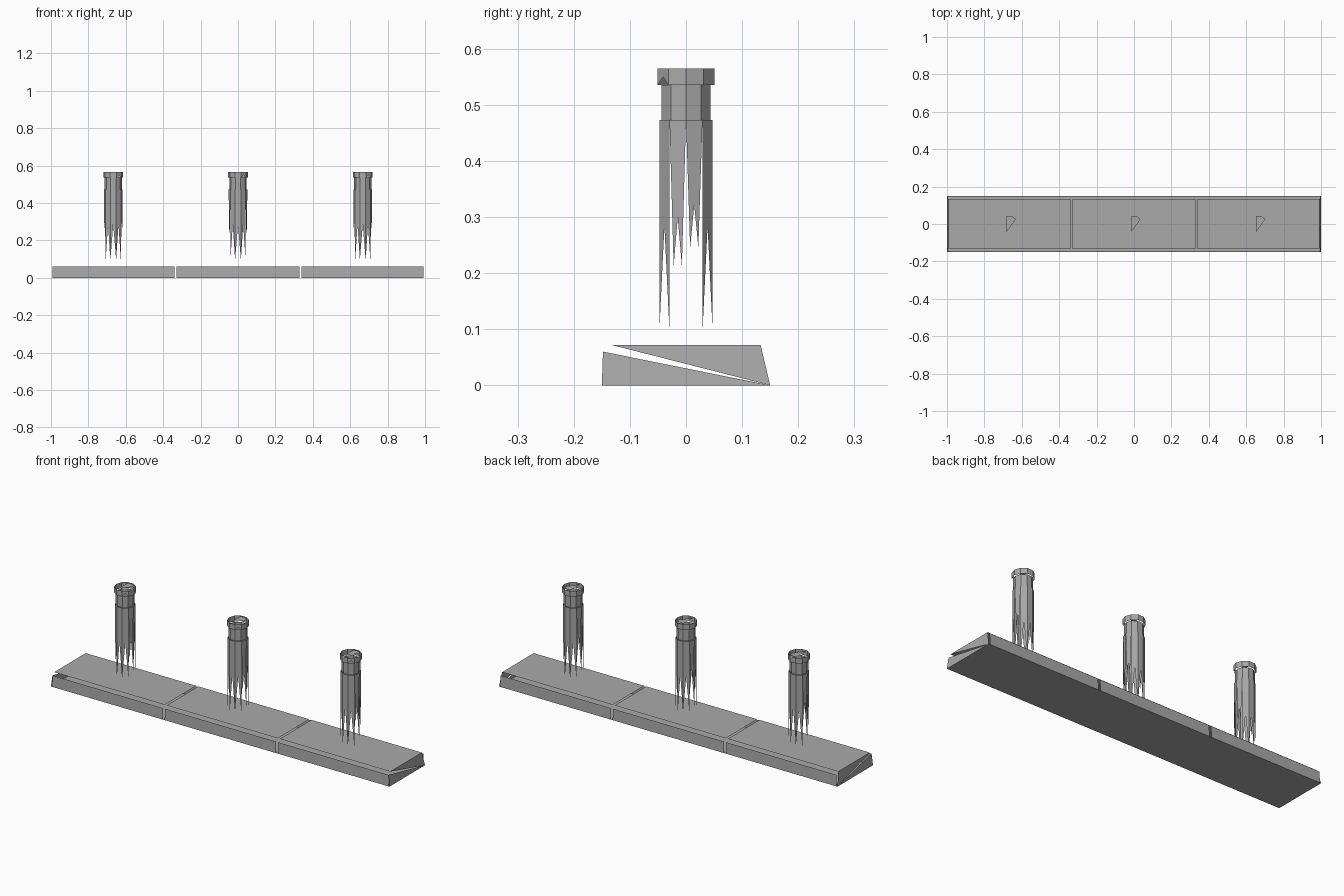
import bpy
from math import cos, sin, radians
from mathutils import Vector

cube = bpy.data.objects.get("Cube")
if cube:
    bpy.data.objects.remove(cube, do_unlink=True)

stone = bpy.data.materials.new("plain_grey")
stone.use_nodes = True
GREY = (0.4, 0.4, 0.4, 1)
stone.diffuse_color = GREY
stone.node_tree.nodes["Principled BSDF"].inputs["Base Color"].default_value = GREY


def make(name, polys, location=(0, 0, 0)):
    """Object from a list of polygons, each a list of points."""
    verts, faces = [], []
    for poly in polys:
        faces.append(range(len(verts), len(verts) + len(poly)))
        verts += poly
    mesh = bpy.data.meshes.new(name)
    mesh.from_pydata([tuple(v) for v in verts], [], [list(f) for f in faces])
    mesh.materials.append(stone)
    obj = bpy.data.objects.new(name, mesh)
    obj.location = location
    bpy.context.collection.objects.link(obj)
    return obj


SIDES = 10


def rim(i, radius, z):
    a = radians(360 / SIDES * i)
    return Vector((radius * cos(a), radius * sin(a), z))


def panel(i, radius, low, high):
    """Plain side panel of the ten-sided column."""
    return [rim(i, radius, low), rim(i + 1, radius, low),
            rim(i + 1, radius, high), rim(i, radius, high)]


def forked_panel(i, radius, low, high, inset=0.0):
    """Side panel tapering to two tips with a notch between them."""
    a, b, top_b, top_a = panel(i, radius, low, high)
    tip_a, tip_b = a.lerp(b, inset), b.lerp(a, inset)
    # the notch lies where the two crossing edges meet
    t = 0.5 / (1 - inset)
    notch = top_b.lerp(tip_a, t)
    return [[top_a, tip_a, notch], [notch, tip_b, top_b], [top_a, notch, top_b]]


# Plinth base: one underside plate, three blocks with open top edges
HALF_W, LIP_W, TOP_W = 0.15, 0.148, 0.133
LIP_Z, TOP_Z = 0.06, 0.072
END, END_TOP = 1.0, 0.993

make("base_underside", [[(-END, HALF_W, 0), (END, HALF_W, 0),
                         (END, -HALF_W, 0), (-END, -HALF_W, 0)]])

for name, x0, x1 in (("right", -END_TOP, -0.34), ("middle", -0.328, 0.328),
                     ("left", 0.34, END_TOP)):
    make(name + "_base_front", [[(x0, -HALF_W, 0), (x1, -HALF_W, 0),
                                 (x1, -LIP_W, LIP_Z), (x0, -LIP_W, LIP_Z)]])
    make(name + "_base_back", [[(x1, HALF_W, 0), (x0, HALF_W, 0),
                                (x0, LIP_W, LIP_Z), (x1, LIP_W, LIP_Z)]])
    make(name + "_base_top", [[(x0, -TOP_W, TOP_Z), (x1, -TOP_W, TOP_Z),
                               (x1, TOP_W, TOP_Z), (x0, TOP_W, TOP_Z)]])

# Base ends: two wedges with a thin gap between them
for name, s in (("left", 1), ("right", -1)):
    corner = (s * END, HALF_W, 0)
    lower = [(s * END, -HALF_W, 0), corner, (s * END_TOP, -LIP_W, LIP_Z)]
    upper = [corner, (s * END_TOP, TOP_W, TOP_Z), (s * END_TOP, -TOP_W, TOP_Z)]
    make(name + "_base_end", [p[::s] for p in (lower, upper)])

# Columns: splintered shaft, neck, collar and partial cap
SHAFT_Z, NECK_Z, CAP_Z = 0.473, 0.535, 0.565
short_tips = {0: 0.245, 9: 0.212, 4: 0.245, 5: 0.212}

for name, x in (("right", -0.667), ("middle", 0), ("left", 0.667)):
    at = (x, 0, 0)
    shaft = []
    for i in range(SIDES):
        if i in short_tips:
            shaft += forked_panel(i, 0.05, short_tips[i], SHAFT_Z, 0.25)
        else:
            shaft += forked_panel(i, 0.05, 0.095, SHAFT_Z)
    make(name + "_column_shaft", shaft, at)
    make(name + "_column_neck",
         [panel(i, 0.046, SHAFT_Z, NECK_Z) for i in range(SIDES)], at)
    collar = [panel(i, 0.053, NECK_Z, CAP_Z) for i in range(SIDES) if i != 8]
    collar += forked_panel(8, 0.053, NECK_Z, CAP_Z)
    make(name + "_column_collar", collar, at)
    make(name + "_column_cap",
         [[rim(i, 0.044, CAP_Z) for i in (1, 2, 3, 7)]], at)
